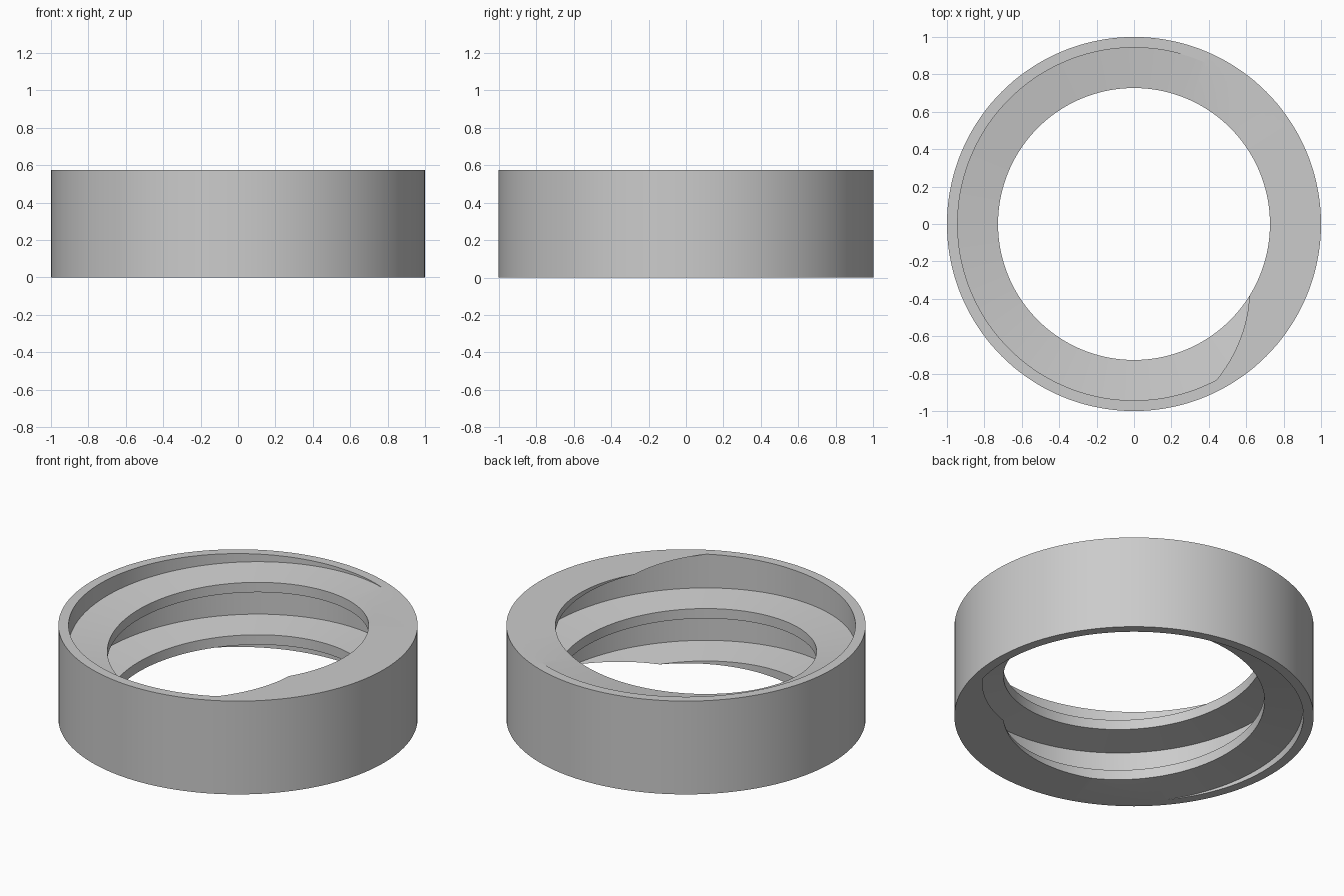
import bpy, bmesh
from math import radians, cos, sin
from mathutils import Vector

cube = bpy.data.objects.get("Cube")
if cube:
    bpy.data.objects.remove(cube, do_unlink=True)

HEIGHT, OUTER, CREST, ROOT = 0.573, 1.0, 0.727, 0.943
PITCH = 0.322
STEPS = 144                 # segments per turn
START = -1080               # helix start, degrees clockwise
PHASE = 32                  # where the ridge underside meets the top
COUNT = int(STEPS * 4.2)

# Thread section: radius and height as degrees of one turn
SECTION = [(CREST, 0), (CREST, 68), (ROOT, 98), (ROOT, 330)]


def polar(radius, degrees, z):
    a = radians(degrees)
    return Vector((radius * cos(a), radius * sin(a), z))


bm = bmesh.new()

# Left-handed helical inner surface, longer than the ring
lines = []
for radius, rise in SECTION:
    line = []
    for s in range(COUNT + STEPS + 1):
        turn = START + 360 * s / STEPS
        z = HEIGHT + PITCH * (turn - PHASE + rise) / 360
        line.append(bm.verts.new(polar(radius, -turn, z)))
    lines.append(line)
lines.append(lines[0][STEPS:])      # each turn joins the next one
for low, high in zip(lines, lines[1:]):
    for s in range(COUNT):
        bm.faces.new((low[s], low[s + 1], high[s + 1], high[s]))

# Trim the thread flush with both ends of the ring
for z, direction in ((0, -1), (HEIGHT, 1)):
    bmesh.ops.bisect_plane(bm, geom=bm.verts[:] + bm.edges[:] + bm.faces[:],
                           dist=1e-5, plane_co=(0, 0, z),
                           plane_no=(0, 0, direction), clear_outer=True)
loose = [v for v in bm.verts if not v.link_faces]
bmesh.ops.delete(bm, geom=loose, context='VERTS')
bmesh.ops.remove_doubles(bm, verts=bm.verts[:], dist=1e-4)

# Outer wall
rims = [[bm.verts.new(polar(OUTER, 360 * i / STEPS, z)) for i in range(STEPS)]
        for z in (0, HEIGHT)]
for i in range(STEPS):
    j = (i + 1) % STEPS
    bm.faces.new((rims[0][i], rims[0][j], rims[1][j], rims[1][i]))

# Flat end faces
for z, direction in ((0, -1), (HEIGHT, 1)):
    border = [e for e in bm.edges if e.is_boundary
              and all(abs(v.co.z - z) < 1e-3 for v in e.verts)]
    bmesh.ops.triangle_fill(bm, use_beauty=True, use_dissolve=False,
                            edges=border, normal=(0, 0, direction))
bmesh.ops.recalc_face_normals(bm, faces=bm.faces[:])

mesh = bpy.data.meshes.new("threaded_ring")
bm.to_mesh(mesh)
bm.free()
ring = bpy.data.objects.new("threaded_ring", mesh)
bpy.context.collection.objects.link(ring)

# Plain grey
grey = bpy.data.materials.new("light_grey")
grey.use_nodes = True
color = (0.6, 0.6, 0.6, 1)
grey.diffuse_color = color
grey.node_tree.nodes["Principled BSDF"].inputs["Base Color"].default_value = color
mesh.materials.append(grey)

bpy.ops.object.select_all(action='DESELECT')
ring.select_set(True)
bpy.context.view_layer.objects.active = ring
bpy.ops.object.shade_smooth_by_angle(angle=radians(20))
